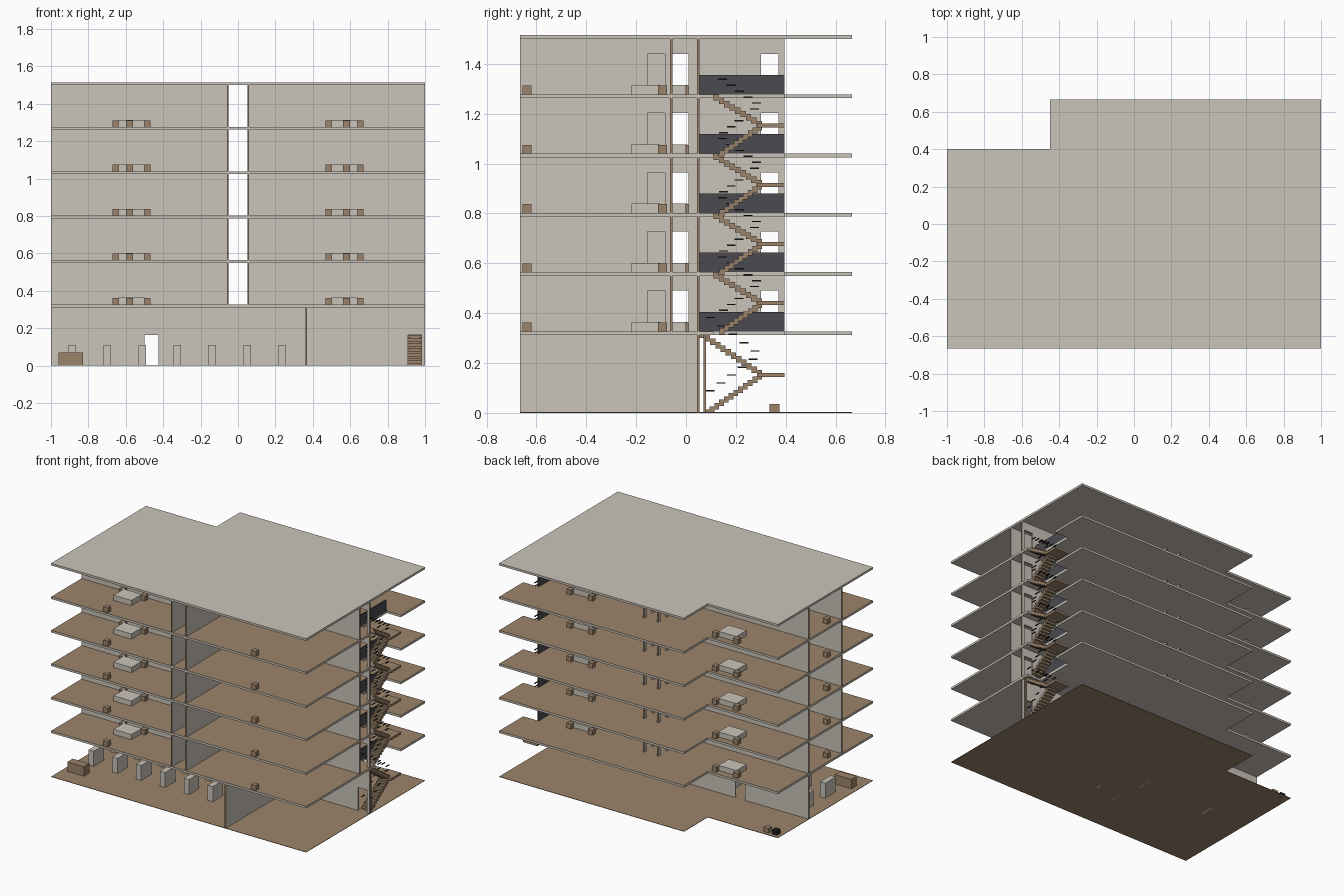
import bpy, bmesh
from mathutils import Vector

cube = bpy.data.objects.get("Cube")
if cube:
    bpy.data.objects.remove(cube, do_unlink=True)


def material(name, rgb):
    m = bpy.data.materials.new(name)
    m.use_nodes = True
    m.diffuse_color = (*rgb, 1)
    m.node_tree.nodes["Principled BSDF"].inputs["Base Color"].default_value = (*rgb, 1)
    return m


LIGHT = material("light plaster", (0.59, 0.55, 0.49))
WOOD = material("brown wood", (0.33, 0.23, 0.145))
DARK = material("charcoal panel", (0.07, 0.07, 0.08))
BLACK = material("black metal", (0.015, 0.015, 0.017))


def finish(name, bm, mats, rule=None):
    bmesh.ops.recalc_face_normals(bm, faces=bm.faces[:])
    bm.normal_update()
    if rule:
        for f in bm.faces:
            f.material_index = int(rule(f))
    mesh = bpy.data.meshes.new(name)
    bm.to_mesh(mesh)
    bm.free()
    for m in mats:
        mesh.materials.append(m)
    obj = bpy.data.objects.new(name, mesh)
    bpy.context.scene.collection.objects.link(obj)
    return obj


def extrude(name, outline, direction, mats, rule=None):
    bm = bmesh.new()
    face = bm.faces.new([bm.verts.new(p) for p in outline])
    out = bmesh.ops.extrude_face_region(bm, geom=[face])
    verts = [v for v in out["geom"] if isinstance(v, bmesh.types.BMVert)]
    bmesh.ops.translate(bm, vec=Vector(direction), verts=verts)
    return finish(name, bm, mats, rule)


def box(name, x, y, z, mat):
    outline = [(x[0], y[0], z[0]), (x[1], y[0], z[0]), (x[1], y[1], z[0]), (x[0], y[1], z[0])]
    return extrude(name, outline, (0, 0, z[1] - z[0]), [mat])


def block(name, cx, cy, z, w, d, h, mat):
    return box(name, (cx - w / 2, cx + w / 2), (cy - d / 2, cy + d / 2), (z, z + h), mat)


DOOR_H = 0.163
WALL_T = 0.01


def wall(name, axis, pos, start, end, z0, z1, doors=()):
    """Upright wall along x or y with door notches and wooden end faces."""
    pts = [(start, z0)]
    for a, b in doors:
        pts += [(a, z0), (a, z0 + DOOR_H), (b, z0 + DOOR_H), (b, z0)]
    pts += [(end, z0), (end, z1), (start, z1)]
    k = 0 if axis == "x" else 1
    half = WALL_T / 2
    if k == 0:
        outline = [(s, pos - half, z) for s, z in pts]
        push = (0, WALL_T, 0)
    else:
        outline = [(pos - half, s, z) for s, z in pts]
        push = (WALL_T, 0, 0)

    def is_end(f):
        c = f.calc_center_median()[k]
        return abs(f.normal[k]) > 0.9 and min(abs(c - start), abs(c - end)) < 0.001
    extrude(name, outline, push, [LIGHT, WOOD], is_end)


# Slabs: L-shaped, with a stairwell cut from the side on the storeys
FRONT, BACK, NOTCH_Y, NOTCH_X = -0.665, 0.665, 0.4, -0.45
WELL_X, WELL_Y0, WELL_Y1 = 0.89, 0.11, 0.395
SLAB_T, STOREY, FIRST = 0.015, 0.2375, 0.312


def slab(name, z, t, mats, well, rule=None):
    pts = [(-1, FRONT), (1, FRONT)]
    if well:
        pts += [(1, WELL_Y0), (WELL_X, WELL_Y0), (WELL_X, WELL_Y1), (1, WELL_Y1)]
    pts += [(1, BACK), (NOTCH_X, BACK), (NOTCH_X, NOTCH_Y), (-1, NOTCH_Y)]
    extrude(name, [(x, y, z) for x, y in pts], (0, 0, t), mats, rule)


slab("ground_floor", 0, 0.003, [WOOD], False)
for i in range(5):
    slab(f"floor_slab_{i + 1}", FIRST + i * STOREY, SLAB_T, [LIGHT, WOOD], True,
         lambda f: f.normal.z > 0.5)
slab("roof_slab", FIRST + 5 * STOREY, SLAB_T, [LIGHT], False)

# Ground storey walls
STAIR_DOOR = (0.91, 0.98)
wall("ground_long_wall", "x", 0.05, -1, 1, 0.002, FIRST, [(-0.5, -0.425), STAIR_DOOR])
wall("ground_cross_wall", "y", 0.365, FRONT, 0.045, 0.002, FIRST)
box("stair_post", (0.98, 0.99), (0.07, 0.08), (0, FIRST), WOOD)

# Ground storey furniture: two rows of tall cabinets, a desk and two boxes
for row, y in enumerate((-0.325, -0.08)):
    for n in range(7):
        block(f"cabinet_{row + 1}_{n + 1}", -0.885 + n * 0.187, y, 0, 0.04, 0.115, 0.11, LIGHT)
block("entry_desk", -0.895, -0.51, 0, 0.13, 0.06, 0.07, WOOD)
block("rear_stool", -0.89, 0.355, 0, 0.04, 0.04, 0.035, WOOD)
block("rear_bin", -0.955, 0.355, 0, 0.04, 0.04, 0.035, BLACK)


def desk_group(name, cx, back, z):
    """Low table with two stools behind it, set off a back line."""
    block(f"{name}_table", cx, back - 0.102, z, 0.14, 0.115, 0.037, LIGHT)
    for side in (-1, 1):
        block(f"{name}_stool", cx + side * 0.083, back - 0.035, z, 0.036, 0.036, 0.035, WOOD)


# Upper storeys: walls, railing panel and furniture
for i in range(5):
    z0 = FIRST + SLAB_T + i * STOREY
    z1 = FIRST + (i + 1) * STOREY
    tag = f"storey_{i + 1}"
    hall, rear = (-0.055, 0.01), (0.3, 0.37)
    wall(f"{tag}_hall_wall_left", "y", 0.055, FRONT, 0.395, z0, z1, [(-0.155, -0.085), hall, rear])
    wall(f"{tag}_hall_wall_right", "y", -0.055, FRONT, 0.395, z0, z1, [(-0.415, -0.345), hall, rear])
    wall(f"{tag}_back_wall_left", "x", 0.05, 0.06, 1, z0, z1, [STAIR_DOOR])
    wall(f"{tag}_back_wall_right", "x", 0.05, -1, -0.06, z0, z1)
    wall(f"{tag}_front_wall_left", "x", -0.06, 0.06, 1, z0, z1)
    wall(f"{tag}_front_wall_right", "x", -0.32, -1, -0.06, z0, z1)
    box(f"{tag}_stair_panel", (0.878, 0.886), (0.055, 0.395), (z0, z0 + 0.078), DARK)
    desk_group(f"{tag}_front_left", 0.57, -0.06, z0)
    desk_group(f"{tag}_front_right", -0.57, -0.32, z0)
    desk_group(f"{tag}_middle_right", -0.57, 0.05, z0)
    desk_group(f"{tag}_rear_right", -0.57, 0.395, z0)
    desk_group(f"{tag}_rear_left", 0.57, 0.395, z0)
    for side in (-1, 1):
        block(f"{tag}_front_stool", side * 0.58, -0.637, z0, 0.036, 0.036, 0.035, WOOD)
    block(f"{tag}_side_stool", -0.95, -0.22, z0, 0.036, 0.036, 0.035, WOOD)


def flight(name, y0, z0, y1, z1, steps):
    """Stepped ribbon of treads from a low end to a high end."""
    run, rise = (y1 - y0) / steps, (z1 - z0) / steps
    top, under = [], []
    for n in range(steps):
        ya, yb = y0 + n * run, y0 + (n + 1) * run
        z = z0 + (n + 1) * rise
        top += [(ya, z), (yb, z)]
        low = z - 1.9 * rise
        under += [(ya, low), (yb, low)]
    outline = [(0.91, y, max(z, 0)) for y, z in top + under[::-1]]
    extrude(name, outline, (0.07, 0, 0), [WOOD])


def handrail(name, y0, z0, y1, z1):
    """Short stepped rail pieces on both sides of a flight."""
    for n in range(5):
        t = (n + 0.5) / 5
        y, z = y0 + t * (y1 - y0), z0 + t * (z1 - z0) + 0.07
        for x in (0.914, 0.976):
            block(name, x, y, z, 0.006, 0.036, 0.005, BLACK)


# Stairs: two flights and a landing per storey
for i in range(5):
    low = 0 if i == 0 else FIRST + SLAB_T + (i - 1) * STOREY
    high = FIRST + SLAB_T + i * STOREY
    mid = (low + high) / 2 - (0.005 if i == 0 else 0)
    y_in, y_out, steps = (0.075, 0.055, 12) if i == 0 else (0.135, 0.11, 9)
    flight(f"stair_{i + 1}_lower_flight", y_in, low, 0.305, mid, steps)
    flight(f"stair_{i + 1}_upper_flight", 0.305, mid, y_out, high, steps)
    box(f"stair_{i + 1}_landing", (0.89, 1), (0.285, 0.395), (mid - 0.014, mid + 0.002), WOOD)
    handrail(f"stair_{i + 1}_lower_rail", y_in, low, 0.29, mid)
    handrail(f"stair_{i + 1}_upper_rail", 0.3, mid, y_out + 0.02, high)
